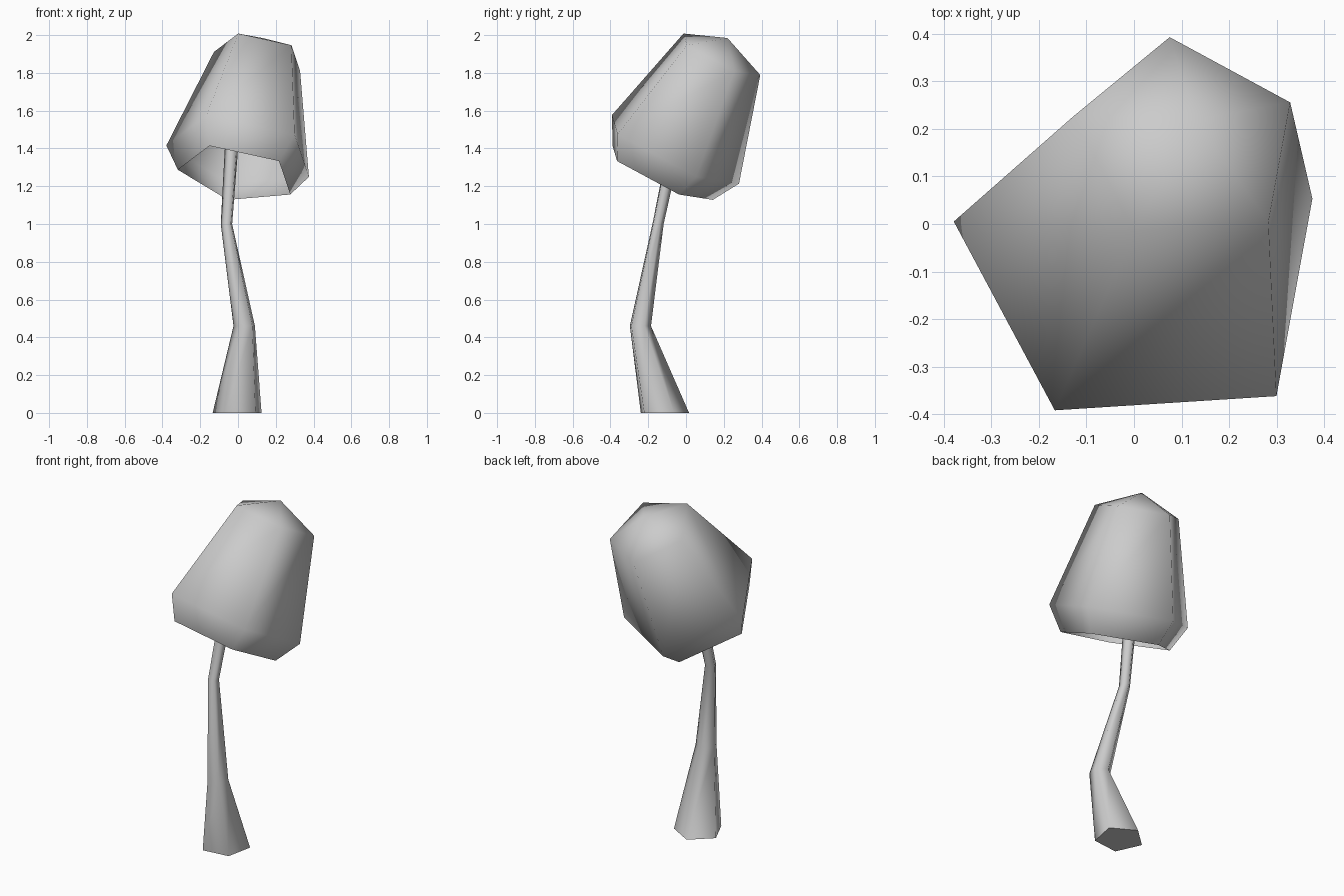
import bpy, bmesh, math
from mathutils import Vector

SIDES = 5
TWIST = math.radians(24.5)
UP = Vector((0, 0, 1))

cube = bpy.data.objects.get("Cube")
if cube:
    bpy.data.objects.remove(cube, do_unlink=True)

# Plain grey used on the whole plant
grey = bpy.data.materials.new("plain_grey")
grey.use_nodes = True
colour = (0.6, 0.6, 0.6, 1)
grey.diffuse_color = colour
grey.node_tree.nodes["Principled BSDF"].inputs["Base Color"].default_value = colour


def loft(name, rings, axis=UP, tip=None, closed_base=False, closed_top=False, angle=180):
    """Skin five-sided rings given as (centre, radius), each square to axis."""
    bm = bmesh.new()
    turn = UP.rotation_difference(axis)
    loops = []
    for centre, radius in rings:
        loop = []
        for i in range(SIDES):
            a = TWIST + math.tau * i / SIDES
            spoke = turn @ Vector((math.cos(a), math.sin(a), 0))
            loop.append(bm.verts.new(Vector(centre) + radius * spoke))
        loops.append(loop)
    for low, high in zip(loops, loops[1:]):
        for i in range(SIDES):
            j = (i + 1) % SIDES
            bm.faces.new((low[i], low[j], high[j], high[i]))
    if tip is not None:
        peak = bm.verts.new(tip)
        for i in range(SIDES):
            bm.faces.new((loops[-1][i], loops[-1][(i + 1) % SIDES], peak))
    if closed_base:
        bm.faces.new(loops[0][::-1])
    if closed_top:
        bm.faces.new(loops[-1])
    mesh = bpy.data.meshes.new(name)
    bm.to_mesh(mesh)
    bm.free()
    mesh.materials.append(grey)
    obj = bpy.data.objects.new(name, mesh)
    bpy.context.collection.objects.link(obj)
    bpy.ops.object.select_all(action="DESELECT")
    obj.select_set(True)
    bpy.context.view_layer.objects.active = obj
    if angle < 180:
        bpy.ops.object.shade_smooth_by_angle(angle=math.radians(angle))
    else:
        bpy.ops.object.shade_smooth()
    return obj


# Bent stem, thick at the foot, reaching up inside the cap
loft("stem", [((0, -0.12, 0), 0.137),
              ((0.035, -0.245, 0.46), 0.06),
              ((-0.06, -0.15, 1.0), 0.032),
              ((-0.03, -0.055, 1.45), 0.038)],
     closed_base=True, closed_top=True, angle=78)

# Tilted hollow cap: tucked rim, widest ring, crown ring and low tip
lean = Vector((0.165, 0.445, 0.88)).normalized()
widest = Vector((0.017, -0.083, 1.386))
loft("cap", [(widest - 0.139 * lean, 0.321),
             (widest, 0.407),
             (widest + 0.576 * lean, 0.246)],
     axis=lean, tip=widest + 0.68 * lean)
